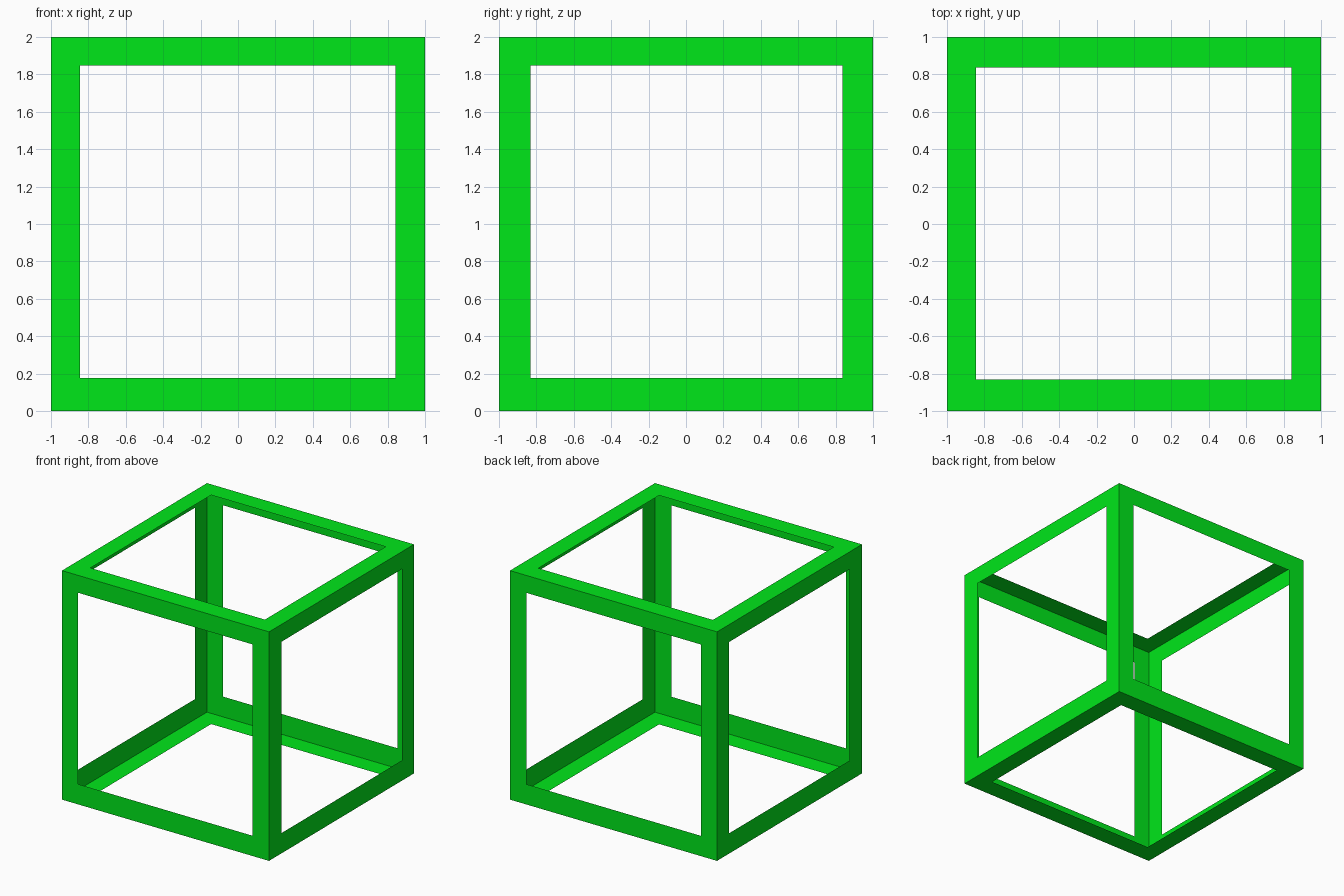
import bpy
import bmesh

if "Cube" in bpy.data.objects:
    bpy.data.objects.remove(bpy.data.objects["Cube"])

green = bpy.data.materials.new("bright_green")
green.diffuse_color = (0.0, 0.80, 0.0103, 1.0)
green.use_nodes = True
green.node_tree.nodes["Principled BSDF"].inputs["Base Color"].default_value = green.diffuse_color

# Limits of the window openings on each axis
inner_lo = (-0.845, -0.831, 0.177)
inner_hi = (0.842, 0.836, 1.848)

# Thin hollow cube shell: every face inset, then its centre opened
bm = bmesh.new()
bmesh.ops.create_cube(bm, size=2)
panes = bm.faces[:]
bmesh.ops.inset_individual(bm, faces=panes, thickness=0.16)
bmesh.ops.delete(bm, geom=panes, context='FACES')

# Stand it on the ground and fit the opening edges to the limits
for v in bm.verts:
    v.co.z += 1
    for i, mid in enumerate((0, 0, 1)):
        d = v.co[i] - mid
        if abs(d) < 0.95:
            v.co[i] = inner_hi[i] if d > 0 else inner_lo[i]

mesh = bpy.data.meshes.new("cube_frame")
bm.to_mesh(mesh)
bm.free()
mesh.materials.append(green)
frame = bpy.data.objects.new("cube_frame", mesh)
bpy.context.collection.objects.link(frame)
